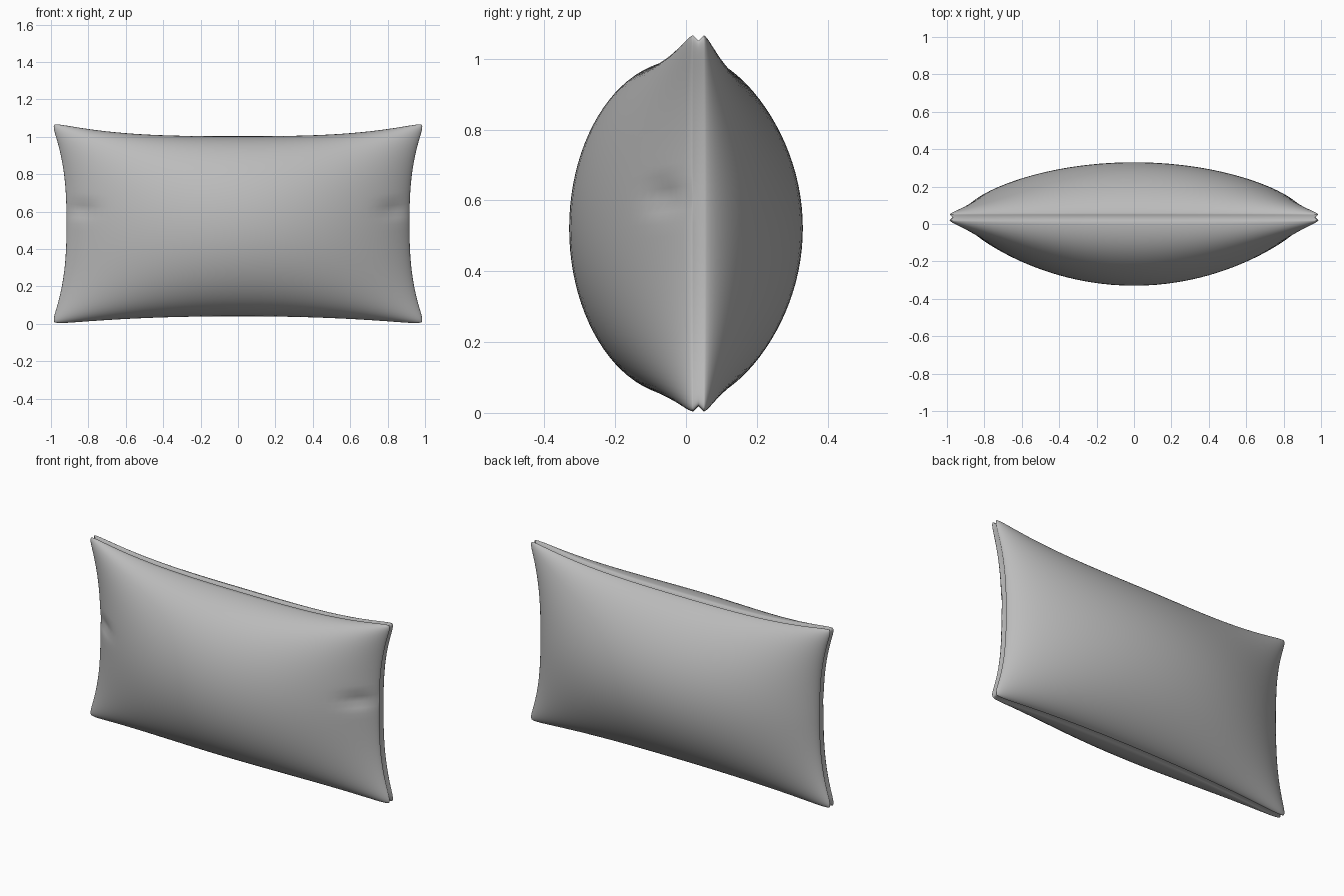
import bpy, bmesh, math

if "Cube" in bpy.data.objects:
    bpy.data.objects.remove(bpy.data.objects["Cube"])

N = 48            # grid divisions per panel
SEAM = 0.035      # y of the seam between the two panels


def outline(u, v):
    """Pillow outline: pinched sides, pulled-out rounded corners."""
    corner = 1 - 0.022 * abs(u * v) ** 24
    x = u * (0.917 + 0.085 * abs(v) ** 2.6) * corner
    top = 1.003 + 0.075 * abs(u) ** 3
    bottom = 0.04 - 0.044 * abs(u) ** 2.2
    mid = (top + bottom) / 2
    z = mid + v * (top - bottom) / 2 * corner
    return x, z


def bulge(u, v, height, pu, pv):
    """Panel thickness above the seam: stuffed centre plus a rounded lip."""
    lip = 0.015 + 0.02 * math.sqrt(max(0, (1 - u ** 16) * (1 - v ** 16)))
    return lip + height * max(0, 1 - u * u) ** pu * max(0, 1 - v * v) ** pv


def add_panel(bm, side, height, pu, pv):
    ts = [math.sin((i / N - 0.5) * math.pi) for i in range(N + 1)]
    rows = []
    for v in ts:
        row = []
        for u in ts:
            x, z = outline(u, v)
            h = bulge(u, v, height, pu, pv)
            if side < 0:   # small pinched folds near the two ends of the front
                h -= 0.022 * math.exp(-((abs(x) - 0.83) / 0.07) ** 2 - ((z - 0.61) / 0.035) ** 2)
            row.append(bm.verts.new((x, SEAM + side * max(h, 0.015), z)))
        rows.append(row)
    for j in range(N):
        for i in range(N):
            q = [rows[j][i], rows[j][i + 1], rows[j + 1][i + 1], rows[j + 1][i]]
            bm.faces.new(q if side < 0 else q[::-1])
    # edge curls inwards to the seam
    ring = (rows[0][:-1] + [r[-1] for r in rows[:-1]]
            + rows[-1][:0:-1] + [r[0] for r in rows[:0:-1]])
    inner = [bm.verts.new((p.co.x * 0.985, SEAM, 0.53 + (p.co.z - 0.53) * 0.972)) for p in ring]
    n = len(ring)
    for i in range(n):
        k = (i + 1) % n
        q = [ring[k], ring[i], inner[i], inner[k]]
        bm.faces.new(q if side < 0 else q[::-1])


# pillow: front and back panels welded at the seam
bm = bmesh.new()
add_panel(bm, -1, 0.33, 0.88, 0.5)
add_panel(bm, 1, 0.26, 0.72, 0.75)
bmesh.ops.remove_doubles(bm, verts=bm.verts, dist=0.0002)
bmesh.ops.recalc_face_normals(bm, faces=bm.faces)
mesh = bpy.data.meshes.new("pillow")
bm.to_mesh(mesh)
bm.free()
mesh.shade_smooth()
pillow = bpy.data.objects.new("pillow", mesh)
bpy.context.collection.objects.link(pillow)

fabric = bpy.data.materials.new("grey fabric")
fabric.diffuse_color = (0.5, 0.5, 0.5, 1)
fabric.use_nodes = True
fabric.node_tree.nodes["Principled BSDF"].inputs["Base Color"].default_value = fabric.diffuse_color
mesh.materials.append(fabric)
